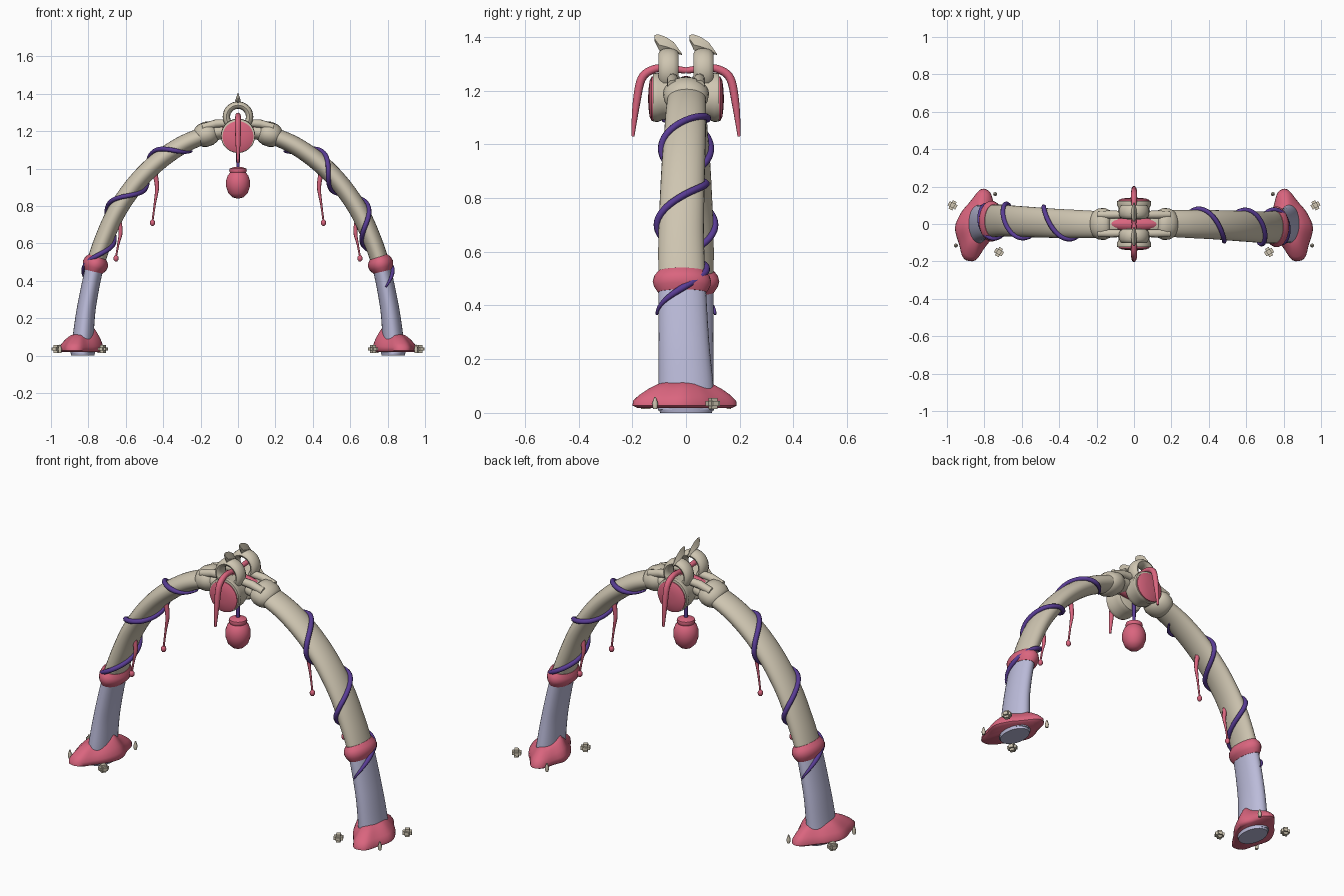
import bpy, bmesh, math
from mathutils import Vector, Matrix

if "Cube" in bpy.data.objects:
    bpy.data.objects.remove(bpy.data.objects["Cube"])


def material(name, col):
    m = bpy.data.materials.new(name)
    m.diffuse_color = (*col, 1)
    m.use_nodes = True
    m.node_tree.nodes["Principled BSDF"].inputs["Base Color"].default_value = m.diffuse_color
    return m


BONE = material("bone", (0.62, 0.56, 0.44))
PINK = material("flesh_pink", (0.70, 0.13, 0.21))
LAV = material("lavender", (0.50, 0.50, 0.70))
PURPLE = material("vine_purple", (0.10, 0.045, 0.30))


def finish(name, bm, mat, angle=50):
    bmesh.ops.recalc_face_normals(bm, faces=bm.faces)
    me = bpy.data.meshes.new(name)
    bm.to_mesh(me)
    bm.free()
    me.materials.append(mat)
    ob = bpy.data.objects.new(name, me)
    bpy.context.collection.objects.link(ob)
    bpy.ops.object.select_all(action='DESELECT')
    bpy.context.view_layer.objects.active = ob
    ob.select_set(True)
    bpy.ops.object.shade_smooth_by_angle(angle=math.radians(angle))
    return ob


def loft(name, rings, mat, loop=False):
    """Skin a list of closed rings; cap the ends unless looped."""
    bm = bmesh.new()
    vs = [[bm.verts.new(p) for p in r] for r in rings]
    n = len(vs[0])
    for i in range(len(vs) if loop else len(vs) - 1):
        a, b = vs[i], vs[(i + 1) % len(vs)]
        for j in range(n):
            k = (j + 1) % n
            bm.faces.new((a[j], a[k], b[k], b[j]))
    if not loop:
        bm.faces.new(vs[0])
        bm.faces.new(vs[-1])
    return finish(name, bm, mat)


def smooth(pts, steps, closed=False):
    """Catmull-Rom interpolation through tuples of any size."""
    n, out = len(pts), []
    get = (lambda i: pts[i % n]) if closed else (lambda i: pts[max(0, min(n - 1, i))])
    for i in range(n if closed else n - 1):
        p = [get(i + k) for k in (-1, 0, 1, 2)]
        for s in range(steps):
            t = s / steps
            out.append(tuple(0.5 * (2 * b + (c - a) * t + (2 * a - 5 * b + 4 * c - d) * t * t
                             + (3 * b - a - 3 * c + d) * t ** 3) for a, b, c, d in zip(*p)))
    if not closed:
        out.append(tuple(pts[-1]))
    return out


def tube(name, path, mat, sides=10):
    """Round tube along (x, y, z, radius) points."""
    pts = [Vector(p[:3]) for p in path]
    rings, prev, u = [], None, None
    for i, p in enumerate(pts):
        t = (pts[min(i + 1, len(pts) - 1)] - pts[max(i - 1, 0)]).normalized()
        u = t.orthogonal().normalized() if prev is None else prev.rotation_difference(t) @ u
        prev, w = t, t.cross(u)
        rings.append([p + path[i][3] * (u * math.cos(2 * math.pi * k / sides)
                      + w * math.sin(2 * math.pi * k / sides)) for k in range(sides)])
    return loft(name, rings, mat)


def ball(name, c, r, mat, segs=24):
    bm = bmesh.new()
    bmesh.ops.create_uvsphere(bm, u_segments=segs, v_segments=segs // 2, radius=1,
                              matrix=Matrix.Translation(c) @ Matrix.Diagonal((*r, 1)))
    return finish(name, bm, mat)


def spin(name, prof, c, axis, mat, n=28):
    """Lathe (radius, height) points around the y or z axis."""
    rings = []
    for r, h in prof:
        ring = []
        for k in range(n):
            a, b = r * math.cos(2 * math.pi * k / n), r * math.sin(2 * math.pi * k / n)
            ring.append(Vector(c) + Vector((a, h, b) if axis == 'y' else (a, b, h)))
        rings.append(ring)
    return loft(name, rings, mat)


# Half-arch centre line: x, y, z, half thickness, half depth
SPINE = smooth([(.835, 0, .01, .058, .105), (.828, 0, .1, .056, .102), (.808, -.008, .27, .05, .094),
                (.762, -.015, .49, .048, .088), (.705, -.018, .65, .05, .085),
                (.64, -.015, .785, .05, .083), (.545, -.01, .92, .05, .081),
                (.43, -.004, 1.035, .05, .078), (.30, 0, 1.125, .048, .075),
                (.17, .003, 1.18, .045, .07), (.08, .003, 1.2, .04, .06)], 10)
SEAM = 30


def section(i, theta, grow=0.0, side=1):
    """Point on the arch surface; theta 0 is outward, -90 degrees is the front."""
    x, y, z, a, b = SPINE[i]
    p, q = SPINE[max(i - 1, 0)], SPINE[min(i + 1, len(SPINE) - 1)]
    t = Vector((q[0] - p[0], 0, q[2] - p[2])).normalized()
    v = Vector((x, y, z)) + Vector((t.z, 0, -t.x)) * (a + grow) * math.cos(theta)
    v.y += (b + grow) * math.sin(theta)
    return Vector((v.x * side, v.y * side, v.z))


def arch_part(name, ids, mat, side, grow=None):
    loft(name, [[section(i, 2 * math.pi * k / 28, grow[j] if grow else 0, side)
                 for k in range(28)] for j, i in enumerate(ids)], mat)


# Arc length along the spine for the winding vine
ARC = [0.0]
for p, q in zip(SPINE, SPINE[1:]):
    ARC.append(ARC[-1] + (Vector(p[:3]) - Vector(q[:3])).length)


def at_arc(s, theta, grow, side):
    i = max(k for k in range(len(ARC) - 1) if ARC[k] <= s)
    f = (s - ARC[i]) / (ARC[i + 1] - ARC[i])
    return section(i, theta, grow, side).lerp(section(i + 1, theta, grow, side), f)


FOOT = smooth([(.957, -.02), (.925, .06), (.88, .115), (.82, .185), (.77, .17), (.745, .09),
               (.722, .02), (.75, -.06), (.80, -.13), (.85, -.195), (.91, -.185), (.935, -.11)], 4, True)

for side, tag in ((1, "right"), (-1, "left")):
    arch_part(tag + "_lower_leg", range(0, SEAM + 1), LAV, side)
    arch_part(tag + "_arch", range(SEAM, len(SPINE)), BONE, side)
    # Cuff between the two colours
    arch_part(tag + "_cuff", range(SEAM - 2, SEAM + 3), PINK, side, [.002, .016, .021, .016, .002])
    # Vine winding around the limb
    vine = []
    for k in range(111):
        f = k / 110
        phase = 2.75 * f
        v = at_arc(.36 + .352 * phase, -math.pi / 2 + 2 * math.pi * phase, .006, side)
        vine.append((*v, .013 * min(1, .35 + 8 * f, .35 + 8 * (1 - f))))
    tube(tag + "_vine", vine, PURPLE, 8)
    # Spreading foot with a raised inner hump
    rings = []
    for sc, z in ((.9, .018), (1, .027), (.99, .045), (.88, .066), (.7, .09), (.52, .108), (.4, .113)):
        ring = []
        for x, y in FOOT:
            hump = max(0, (.84 - x) / .12) * max(0, 1 - abs(y) / .16)
            ring.append(((.83 + (x - .83) * sc) * side, y * sc, z + (z - .018) * .55 * hump))
        rings.append(ring)
    loft(tag + "_foot", rings, PINK)
    # Sole plate
    spin(tag + "_sole", ((.062, 0), (.068, .03)), (0, 0, 0), 'z', LAV)
    sole = bpy.context.object
    sole.scale.y = 1.55
    sole.location.x = .83 * side
    # Toe claws: two stubby, two slender
    for j, (x, y) in enumerate(((.97, .1), (.722, -.15))):
        bm = bmesh.new()
        bmesh.ops.create_cube(bm, size=1, matrix=Matrix.Translation((x * side, y, .035))
                              @ Matrix.Rotation(.5 * side, 4, 'Z') @ Matrix.Diagonal((.047, .05, .042, 1)))
        bmesh.ops.bevel(bm, geom=bm.edges[:], offset=.012, segments=2, affect='EDGES')
        finish(f"{tag}_stub_claw_{j}", bm, BONE)
    for j, (x, y) in enumerate(((.742, .16), (.952, -.115))):
        tube(f"{tag}_thin_claw_{j}", [(x * side, y, .015, .008), (x * side, y, .035, .011),
             (x * side, y, .06, .003)], BONE, 8)
    # Hanging drips
    for j, (x, top, low) in enumerate(((.445, .98, .70), (.64, .74, .51))):
        d = .012
        path = smooth([(x * side, 0, top, .014), ((x - d) * side, 0, top - .08, .011),
                       (x * side, 0, (top + low) / 2 - .03, .006),
                       ((x + d) * side, 0, low + .02, .005)], 5)
        tube(f"{tag}_drip_{j}", path, PINK, 8)
        ball(f"{tag}_drip_tip_{j}", ((x + d) * side, 0, low + .01), (.014, .014, .018), PINK, 12)
    # Knuckle collar and struts reaching the hub
    c, ax = Vector((.165 * side, 0, 1.185)), Vector((side, 0, -.4)).normalized()
    up = Vector((.4 * side, 0, 1)).normalized()
    rings = [[c + ax * h + up * r * math.cos(a) + Vector((0, 1.3 * r * math.sin(a), 0))
              for a in [2 * math.pi * k / 24 for k in range(24)]]
             for h, r in ((-.05, .04), (-.04, .056), (-.01, .066), (.025, .064), (.048, .055), (.06, .043))]
    loft(tag + "_knuckle", rings, BONE)
    for y in (.05, -.05):
        tube(f"{tag}_strut_{'back' if y > 0 else 'front'}",
             [(.19 * side, y, 1.22, .02), (.12 * side, y, 1.24, .022), (.05 * side, y, 1.245, .02)], BONE)

# Soft core between the knuckles
ball("hub_core", (0, 0, 1.2), (.16, .045, .055), PINK)

for s, tag in ((-1, "front"), (1, "back")):
    # Vertebra drum with a domed pink face
    spin(tag + "_drum", [(r, s * h) for r, h in ((.05, .015), (.078, .025), (.086, .05), (.083, .085),
         (.092, .105), (.09, .122), (.06, .126))], (0, 0, 1.175), 'y', BONE)
    spin(tag + "_disc", [(r, s * h) for r, h in ((.07, .11), (.083, .115), (.083, .128), (.065, .136),
         (.03, .14), (.005, .141))], (0, 0, 1.17), 'y', PINK)
    # Feeler drooping over the face
    tube(tag + "_feeler", smooth([(0, 0, 1.275, .012), (0, s * .07, 1.283, .014), (0, s * .12, 1.28, .015),
         (0, s * .165, 1.245, .016), (0, s * .185, 1.15, .014), (0, s * .198, 1.03, .006)], 6), PINK)
    # Ring handle on top
    rings = []
    for k in range(32):
        a = 2 * math.pi * k / 32
        rings.append([((.062 + .02 * math.cos(b)) * math.cos(a), s * .065 + .037 * math.sin(b),
                       1.277 + (.062 + .02 * math.cos(b)) * math.sin(a))
                      for b in [2 * math.pi * j / 12 for j in range(12)]])
    loft(tag + "_ring", rings, BONE, True)
    # Swept fin crowning the ring: y offset, low z, high z, half thickness
    rings = []
    for y, lo, hi, w in ((-.052, 1.385, 1.408, .004), (-.035, 1.35, 1.409, .012), (-.01, 1.345, 1.40, .015),
                         (.02, 1.34, 1.38, .012), (.05, 1.333, 1.338, .003)):
        y += s * .065
        mid = lo + (hi - lo) * .35
        rings.append([(0, y, lo), (w, y, mid), (0, y, hi), (-w, y, mid)])
    loft(tag + "_fin", rings, BONE)

# Hanging bulb with a collar and stem
tube("bulb_stem", [(0, 0, 1.17, .012), (0, 0, 1.08, .01), (0, 0, .99, .009)], PURPLE)
spin("bulb", ((.006, .84), (.03, .846), (.052, .868), (.064, .905), (.064, .935), (.055, .963),
              (.042, .978), (.047, .988), (.044, 1.0), (.02, 1.008), (.005, 1.01)), (0, 0, 0), 'z', PINK)
